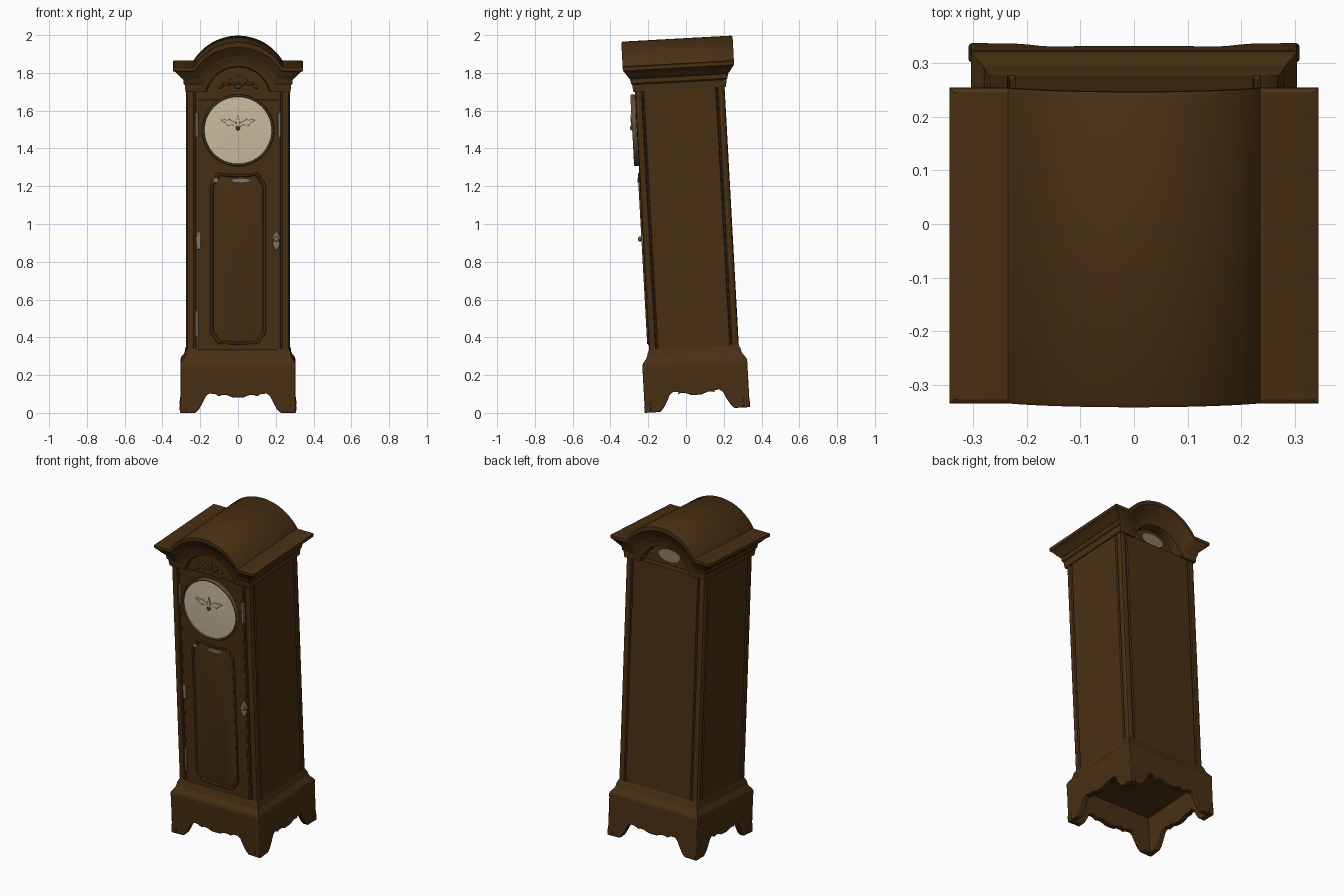
import bpy, bmesh, math
from mathutils import Matrix, Vector

if "Cube" in bpy.data.objects:
    bpy.data.objects.remove(bpy.data.objects["Cube"])


def material(name, col):
    m = bpy.data.materials.new(name)
    m.diffuse_color = (*col, 1)
    m.use_nodes = True
    m.node_tree.nodes["Principled BSDF"].inputs["Base Color"].default_value = m.diffuse_color
    return m


WOOD = material("dark wood", (0.066, 0.029, 0.0065))
CREAM = material("cream enamel", (0.62, 0.52, 0.36))
METAL = material("tarnished metal", (0.24, 0.19, 0.12))
BRASS = material("old brass", (0.12, 0.08, 0.03))


def finish(name, bm, mat, bevel=0):
    bmesh.ops.recalc_face_normals(bm, faces=bm.faces)
    me = bpy.data.meshes.new(name)
    bm.to_mesh(me)
    bm.free()
    me.materials.append(mat)
    ob = bpy.data.objects.new(name, me)
    bpy.context.collection.objects.link(ob)
    if bevel:
        b = ob.modifiers.new("bevel", 'BEVEL')
        b.width, b.segments, b.limit_method = bevel, 2, 'ANGLE'
    return ob


def loft(name, rings, mat, bevel=0, barrel=False):
    """Skin closed rings of points; cap with ngons, or with strips between front and back halves."""
    bm = bmesh.new()
    vs = [[bm.verts.new(p) for p in r] for r in rings]
    n = len(rings[0])
    for a, b in zip(vs, vs[1:]):
        for i in range(n):
            j = (i + 1) % n
            bm.faces.new((a[i], a[j], b[j], b[i]))
    for r in (vs[0], vs[-1]):
        if barrel:
            for i in range(n // 2 - 1):
                bm.faces.new((r[i], r[i + 1], r[n - 2 - i], r[n - 1 - i]))
        else:
            bm.faces.new(r)
    return finish(name, bm, mat, bevel)


def plate(name, pts, y0, y1, mat, bevel=0):
    return loft(name, [[(x, y, z) for x, z in pts] for y in (y0, y1)], mat, bevel)


def box_pts(cx, cz, w, h):
    return [(cx - w, cz - h), (cx + w, cz - h), (cx + w, cz + h), (cx - w, cz + h)]


def mirror(half):
    """Half outline from top centre to bottom centre (x >= 0) made whole."""
    return half + [(-x, z) for x, z in reversed(half) if x > 0]


def circle(r, y, cz, rz=None, n=64):
    return [(r * math.cos(t * math.tau / n), y, cz + (rz or r) * math.sin(t * math.tau / n)) for t in range(n)]


def arch_path(hw, zs, aw, top, n=28):
    """Flat shoulders with a round arch between them."""
    h = top - zs
    r = (aw * aw + h * h) / (2 * h)
    a = math.asin(min(1, aw / r))
    arc = [(r * math.sin(a * (2 * i / n - 1)), top - r + r * math.cos(a * (2 * i / n - 1))) for i in range(n + 1)]
    return [(-hw, zs)] + arc + [(hw, zs)]


# case with grooved corner columns
corner = [(0.272, 0.19), (0.264, 0.194), (0.264, 0.200), (0.272, 0.204), (0.274, 0.222),
          (0.268, 0.234), (0.258, 0.238), (0.236, 0.236), (0.232, 0.228), (0.226, 0.228), (0.222, 0.236)]
sec = []
for sx, sy in ((1, 1), (-1, 1), (-1, -1), (1, -1)):
    c = [(sx * x, sy * y) for x, y in corner]
    sec += c if sx * sy > 0 else c[::-1]
loft("case", [[(x, y, z) for x, y in sec] for z in (0.27, 1.705)], WOOD)

# plinth moulding
rings = []
for hx, hy, z in ((.270, .236, .335), (.279, .246, .315), (.281, .25, .298), (.286, .256, .285),
                  (.298, .268, .27), (.305, .277, .255), (.305, .277, .23)):
    rings.append([(-hx, -hy, z), (hx, -hy, z), (hx, hy, z), (-hx, hy, z)])
loft("plinth_moulding", rings, WOOD)

# scalloped bracket boards with feet
def bracket(U):
    k = U - 0.307
    half = [(0, .25), (U, .25), (U, .06), (U + .004, .03), (U + .003, .0), (.228 + k, 0), (.208 + k, .02),
            (.188 + k, .055), (.172 + k, .088), (.155 + k, .102), (.125 + k, .1), (.1, .088), (.085, .094),
            (.06, .094), (.03, .082), (0, .08)]
    return mirror(half)


for s, nm in ((-1, "front"), (1, "back")):
    plate("plinth_" + nm, bracket(.305), s * .245, s * .278, WOOD, .004)
for s, nm in ((-1, "left"), (1, "right")):
    loft("plinth_" + nm, [[(x, u, z) for u, z in bracket(.276)] for x in (s * .272, s * .305)], WOOD, .004)

# arched bonnet with stepped moulding on every side
rings = []
for hw, hd, zs, aw, top in ((.335, .287, 1.838, .235, 1.969), (.345, .295, 1.833, .235, 1.964),
                            (.345, .295, 1.814, .232, 1.94), (.33, .287, 1.806, .226, 1.93),
                            (.312, .275, 1.787, .216, 1.908), (.297, .263, 1.772, .206, 1.892),
                            (.29, .26, 1.768, .2, 1.885), (.289, .256, 1.745, .195, 1.872),
                            (.282, .25, 1.738, .188, 1.862), (.278, .246, 1.70, .172, 1.835),
                            (.270, .230, 1.70, .165, 1.83)):
    p = arch_path(hw, zs, aw, top)
    rings.append([(x, -hd, z) for x, z in p] + [(x, hd, z) for x, z in reversed(p)])
loft("bonnet", rings, WOOD, barrel=True)
plate("tympanum", arch_path(.2, 1.69, .19, 1.85), -.232, .195, WOOD)
loft("back_opening_plate", [circle(.075, y, 1.765, .037, 32) for y in (.19, .2)], METAL)

# carved leaves above the dial
bm = bmesh.new()
leaves = [(0, 1.765, .012, .03, 0), (0, 1.728, .02, .012, 0)]
for s in (-1, 1):
    leaves += [(s * .032, 1.75, .009, .026, s * .8), (s * .062, 1.742, .008, .024, s * 1.3),
               (s * .09, 1.728, .008, .018, s * 2.2)]
for x, z, w, h, t in leaves:
    m = Matrix.Translation((x, -.232, z)) @ Matrix.Rotation(t, 4, 'Y') @ Matrix.Diagonal((w, .008, h, 1))
    bmesh.ops.create_uvsphere(bm, u_segments=12, v_segments=8, radius=1, matrix=m)
finish("carved_leaves", bm, WOOD)

# door board with shaped raised moulding
plate("door_board", box_pts(0, .995, .213, .665), -.22, -.238, WOOD, .004)
half = [(0, 1.264), (.06, 1.266), (.1, 1.272), (.118, 1.262), (.124, 1.24), (.14, 1.228), (.148, 1.2),
        (.148, .43), (.142, .408), (.124, .395), (.115, .37), (.095, .362), (0, .36)]
panel = mirror(half)
rings = []
for d, y in ((0, -.236), (.003, -.246), (.012, -.246), (.017, -.24), (.026, -.24), (.036, -.243)):
    fx, fz = 1 - d / .148, 1 - d / .455
    rings.append([(x * fx, y, .816 + (z - .816) * fz) for x, z in panel])
loft("door_panel", rings, WOOD)

# dial, rim and hands
CZ = 1.497
loft("dial_rim", [circle(r, y, CZ) for r, y in ((.188, -.225), (.191, -.255), (.187, -.263), (.181, -.263),
                                                (.177, -.255), (.176, -.245))], BRASS)
loft("dial_face", [circle(r, y, CZ) for r, y in ((.179, -.24), (.179, -.256), (.12, -.259), (.06, -.261),
                                                 (.01, -.262))], CREAM)
hand = [(0, 0), (.03, .018), (.055, .012), (.07, .03), (.092, .042), (.075, .05), (.058, .04),
        (.045, .048), (.03, .036), (.012, .03)]
for s, nm in ((-1, "left"), (1, "right")):
    plate("hand_" + nm, [(s * x, CZ + .012 + z) for x, z in hand], -.258, -.268, CREAM, .002)
plate("hand_upright", [(-.006, CZ), (.006, CZ), (.01, CZ + .045), (0, CZ + .085), (-.01, CZ + .045)],
      -.258, -.268, CREAM, .002)
loft("hand_boss", [circle(r, y, CZ + .012, n=16) for r, y in ((.011, -.258), (.011, -.27), (.006, -.274))], BRASS)

# metal fittings on hood and door
for nm, x, z, w, h in (("hood_strip_left", -.217, 1.525, .007, .065), ("hood_strip_right", .219, 1.525, .007, .065),
                       ("lower_strip", -.217, .47, .007, .07), ("door_hinge", -.208, .91, .012, .045)):
    plate(nm, box_pts(x, z, w, h), -.23, -.244, METAL, .003)
for nm, x, z, w, h in (("top_fitting_small", -.118, 1.232, .014, .012), ("top_fitting_wide", .015, 1.232, .05, .011)):
    loft(nm, [circle_pts for circle_pts in
              ([(px + x, y, pz) for px, y, pz in circle(w, y, z, h, 16)] for y in (-.236, -.25))], METAL)
keyplate = [(0, .05), (.012, .03), (.022, .012), (.016, -.005), (.02, -.025), (.01, -.045), (0, -.055)]
plate("keyplate", [(.203 + x, .915 + z) for x, z in mirror(keyplate)], -.232, -.246, METAL, .003)
loft("key_knob", [[(px + .203, y, pz) for px, y, pz in circle(r, y, .92, n=16)]
                  for r, y in ((.008, -.24), (.014, -.252), (.012, -.26), (.005, -.264))], METAL)

# the whole clock leans slightly forward
lean = Matrix.Translation((0, .06, .0154)) @ Matrix.Rotation(.055, 4, 'X')
for ob in bpy.context.scene.objects:
    ob.data.transform(lean)
    ob.select_set(True)
    bpy.context.view_layer.objects.active = ob
bpy.ops.object.shade_smooth_by_angle(angle=math.radians(32))
